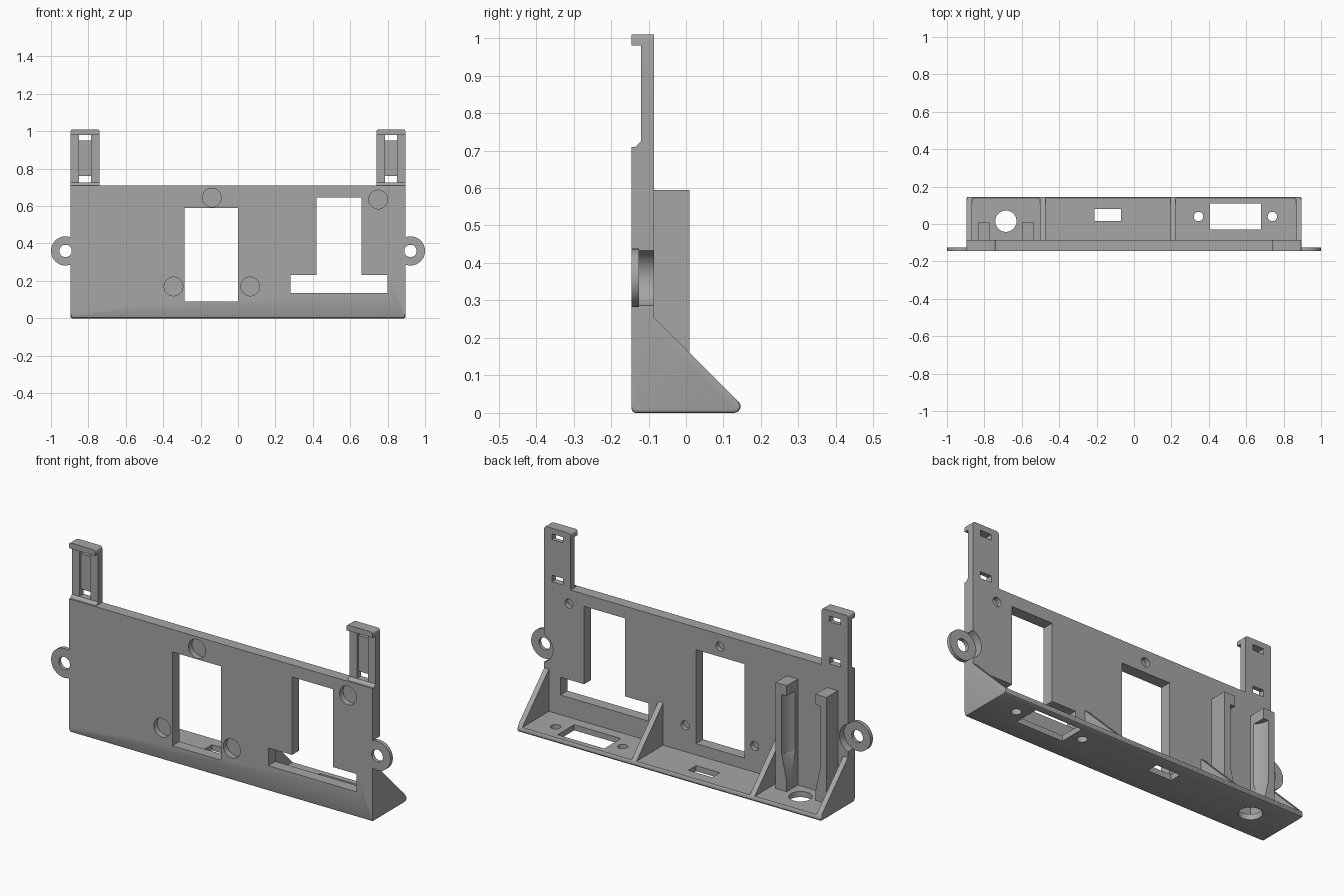
import bpy, bmesh, math
from mathutils import Matrix, Vector

if "Cube" in bpy.data.objects:
    bpy.data.objects.remove(bpy.data.objects["Cube"])

grey = bpy.data.materials.new("grey_plastic")
grey.diffuse_color = (0.38, 0.38, 0.38, 1)
grey.use_nodes = True
grey.node_tree.nodes["Principled BSDF"].inputs["Base Color"].default_value = grey.diffuse_color


def finish(name, bm):
    bmesh.ops.recalc_face_normals(bm, faces=bm.faces)
    me = bpy.data.meshes.new(name)
    bm.to_mesh(me)
    bm.free()
    ob = bpy.data.objects.new(name, me)
    bpy.context.collection.objects.link(ob)
    me.materials.append(grey)
    return ob


def extrude(name, profile, x0, x1, round_edge=None, width=0.01):
    """Extrude a (y, z) profile along x, optionally rounding chosen edges."""
    bm = bmesh.new()
    face = bm.faces.new([bm.verts.new((x0, y, z)) for y, z in profile])
    out = bmesh.ops.extrude_face_region(bm, geom=[face])
    verts = [v for v in out["geom"] if isinstance(v, bmesh.types.BMVert)]
    bmesh.ops.translate(bm, vec=(x1 - x0, 0, 0), verts=verts)
    bmesh.ops.recalc_face_normals(bm, faces=bm.faces)
    if round_edge:
        edges = [e for e in bm.edges if round_edge(*[v.co for v in e.verts])]
        bmesh.ops.bevel(bm, geom=edges, offset=width, segments=3,
                        profile=0.5, affect='EDGES')
    return finish(name, bm)


def box(name, x0, x1, y0, y1, z0, z1):
    return extrude(name, [(y0, z0), (y1, z0), (y1, z1), (y0, z1)], x0, x1)


def cyl(name, centre, r, depth, axis='Z', r2=None):
    bm = bmesh.new()
    rot = Matrix.Rotation(math.pi / 2, 4, 'X') if axis == 'Y' else Matrix()
    bmesh.ops.create_cone(bm, cap_ends=True, segments=48, radius1=r,
                          radius2=r if r2 is None else r2, depth=depth,
                          matrix=Matrix.Translation(Vector(centre)) @ rot)
    return finish(name, bm)


def cut(ob, *cutters):
    for c in cutters:
        mod = ob.modifiers.new("cut", 'BOOLEAN')
        mod.object, mod.operation, mod.solver = c, 'DIFFERENCE', 'EXACT'
        bpy.context.view_layer.objects.active = ob
        bpy.ops.object.modifier_apply(modifier=mod.name)
        bpy.data.objects.remove(c)


# Main bracket: wedge section along the full width
W, F, B = 0.895, -0.145, -0.085
section = [(F, 0.01), (-0.142, 0.003), (-0.135, 0), (0.13, 0), (0.14, 0.004),
           (0.145, 0.012), (0.145, 0.022), (0.141, 0.029), (B, 0.255),
           (B, 0.71), (F, 0.71)]
bracket = extrude("bracket", section, -W, W,
                  lambda a, b: a.x == b.x and max(a.z, b.z) < 0.035, 0.008)

# Bays that leave the shelf, two end walls and two inner gussets
for x0, x1 in ((-0.867, -0.503), (-0.474, 0.194), (0.223, 0.867)):
    cut(bracket, box("bay", x0, x1, B, 0.3, 0.03, 0.4))

# Windows through the front plate
for x0, x1, z0, z1 in ((-0.285, 0, 0.09, 0.59), (0.42, 0.66, 0.2, 0.645),
                       (0.28, 0.80, 0.135, 0.23)):
    cut(bracket, box("window", x0, x1, -0.3, B + 0.02, z0, z1))

# Blind screw holes: wide recess in front, narrow hole behind
for x, z in ((-0.14, 0.645), (0.75, 0.635), (-0.345, 0.17), (0.065, 0.17)):
    cut(bracket, cyl("recess", (x, F, z), 0.05, 0.06, 'Y'),
        cyl("screw_hole", (x, B, z), 0.024, 0.05, 'Y'))

# Openings through the shelf
cut(bracket, cyl("jack_hole", (-0.685, 0.015, 0), 0.057, 0.2),
    box("small_port", -0.21, -0.07, 0.015, 0.08, -0.1, 0.1),
    box("large_port", 0.405, 0.68, -0.03, 0.11, -0.1, 0.1))
for x in (0.345, 0.74):
    cut(bracket, cyl("port_screw", (x, 0.04, 0), 0.025, 0.2))

parts = [bracket]
tab_section = [(B, 0.71), (B, 1.01), (F, 1.01), (F, 0.98), (-0.12, 0.98),
               (-0.12, 0.725), (-0.135, 0.71)]
for side, s in (("left", -1), ("right", 1)):
    # Mounting ear seated in a round notch of the plate
    cx = s * 0.922
    cut(bracket, cyl("notch", (cx, -0.115, 0.36), 0.078, 0.1, 'Y'))
    ear = cyl(side + "_ear", (cx, -0.135, 0.36), 0.078, 0.02, 'Y')
    cut(ear, cyl("ear_hole", (cx, -0.135, 0.36), 0.033, 0.1, 'Y'))

    # Upright tab with a lip, two strap slots and a shallow channel
    xa, xb = sorted((s * 0.74, s * W))
    tab = extrude(side + "_tab", tab_section, xa, xb,
                  lambda a, b: a.x == b.x and min(a.z, b.z) > 1.0, 0.012)
    xa, xb = sorted((s * 0.785, s * 0.85))
    cut(tab, box("slot", xa, xb, -0.13, 0, 0.95, 0.98),
        box("slot", xa, xb, -0.2, 0, 0.725, 0.76),
        box("channel", xa, xb, -0.13, -0.108, 0.74, 0.97))

    # Hooked clip post, hollowed on the inner side
    px = -0.685 + s * 0.1175
    post = box(side + "_clip_post", px - 0.0325, px + 0.0325, B, 0.009,
               0.03, 0.595)
    cut(post, cyl("hollow", (-0.685, 0.015, 0.38), 0.115, 0.32),
        cyl("flare", (-0.685, 0.015, 0.14), 0.08, 0.161, 'Z', 0.115))
    parts += [ear, tab, post]

# Smooth round walls, keep edges crisp
bpy.ops.object.select_all(action='DESELECT')
for ob in parts:
    ob.select_set(True)
bpy.context.view_layer.objects.active = bracket
bpy.ops.object.shade_smooth_by_angle(angle=math.radians(30))
